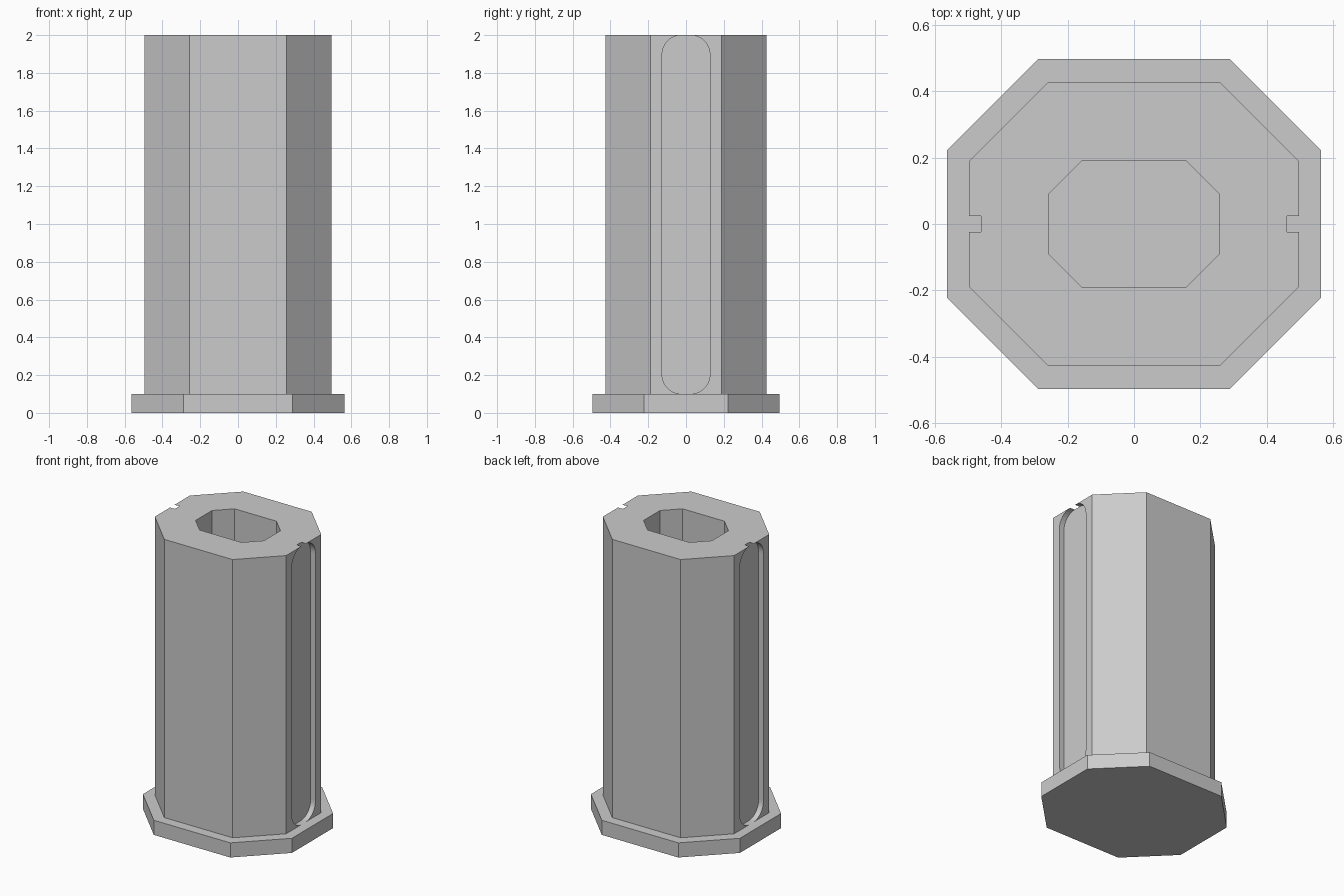
import bpy
import bmesh
import math
from mathutils import Vector

cube = bpy.data.objects.get("Cube")
if cube:
    bpy.data.objects.remove(cube, do_unlink=True)

# Single flat grey
grey = bpy.data.materials.new("plain_grey")
grey.use_nodes = True
colour = (0.6, 0.6, 0.6, 1)
grey.diffuse_color = colour
grey.node_tree.nodes["Principled BSDF"].inputs["Base Color"].default_value = colour


def extrude_profile(name, points, direction):
    """Solid made by extruding a closed flat outline along a direction."""
    bm = bmesh.new()
    face = bm.faces.new([bm.verts.new(p) for p in points])
    extruded = bmesh.ops.extrude_face_region(bm, geom=[face])["geom"]
    moved = [v for v in extruded if isinstance(v, bmesh.types.BMVert)]
    bmesh.ops.translate(bm, verts=moved, vec=Vector(direction))
    bmesh.ops.recalc_face_normals(bm, faces=bm.faces)
    mesh = bpy.data.meshes.new(name)
    bm.to_mesh(mesh)
    bm.free()
    mesh.materials.append(grey)
    obj = bpy.data.objects.new(name, mesh)
    bpy.context.collection.objects.link(obj)
    return obj


def octagon_prism(name, half_x, half_y, corner, z0, z1):
    """Chamfered rectangle, symmetric in x and y."""
    cx, cy = half_x - corner, half_y - corner
    outline = [(half_x, -cy), (half_x, cy), (cx, half_y), (-cx, half_y),
               (-half_x, cy), (-half_x, -cy), (-cx, -half_y), (cx, -half_y)]
    return extrude_profile(name, [(x, y, z0) for x, y in outline], (0, 0, z1 - z0))


def slot_cutter(name, x0, x1, half_y, radius, z0, z1, steps=8):
    """Tall rounded rectangle pushed through in x."""
    outline = []
    corners = [(1, z1 - radius), (-1, z1 - radius), (-1, z0 + radius), (1, z0 + radius)]
    for quarter, (side, z) in enumerate(corners):
        for i in range(steps + 1):
            a = math.pi / 2 * (quarter + i / steps)
            outline.append((x0, side * (half_y - radius) + radius * math.cos(a),
                            z + radius * math.sin(a)))
    return extrude_profile(name, outline, (x1 - x0, 0, 0))


def cut(target, cutter):
    mod = target.modifiers.new("cut", "BOOLEAN")
    mod.operation = "DIFFERENCE"
    mod.solver = "EXACT"
    mod.object = cutter
    bpy.context.view_layer.objects.active = target
    bpy.ops.object.modifier_apply(modifier=mod.name)
    bpy.data.objects.remove(cutter, do_unlink=True)


# Foot plate and main column
BASE_TOP, TOP = 0.1, 2.0
octagon_prism("base_plate", 0.563, 0.496, 0.274, 0, BASE_TOP)
column = octagon_prism("column", 0.496, 0.427, 0.238, BASE_TOP, TOP)

# Hollow core, closed below by the base plate
cut(column, octagon_prism("core_cutter", 0.258, 0.189, 0.1, 0.05, 2.1))

# Shallow rounded slot on each side
for side in (1, -1):
    cut(column, slot_cutter("slot_cutter", side * 0.46, side * 0.6, 0.127, 0.104,
                            BASE_TOP - 0.0001, TOP + 0.0001))
